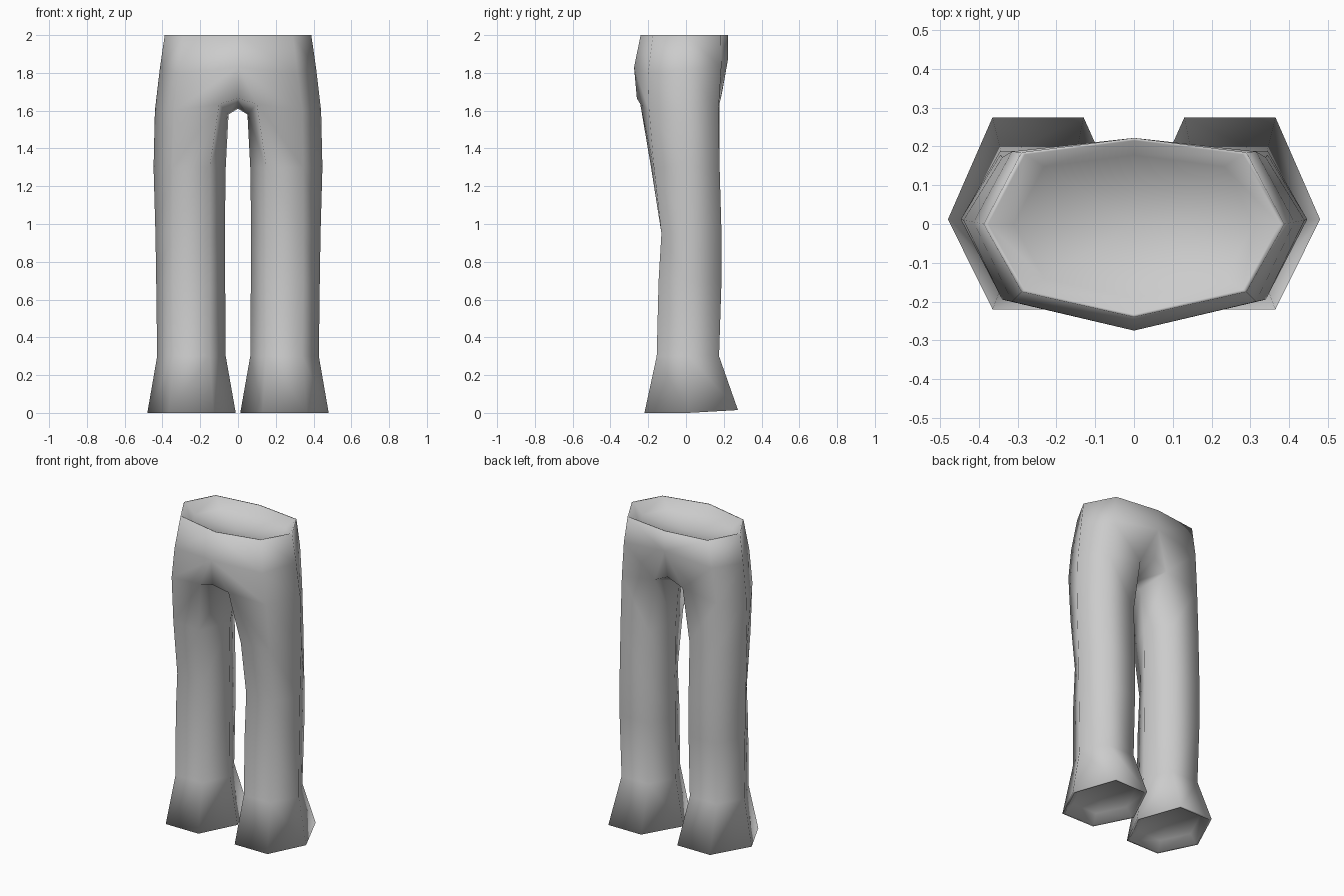
import bpy, bmesh
from mathutils import Vector

if "Cube" in bpy.data.objects:
    bpy.data.objects.remove(bpy.data.objects["Cube"], do_unlink=True)

cloth = bpy.data.materials.new("grey cloth")
cloth.use_nodes = True
cloth.diffuse_color = (0.6, 0.6, 0.6, 1)
cloth.node_tree.nodes["Principled BSDF"].inputs["Base Color"].default_value = cloth.diffuse_color

bm = bmesh.new()


def verts(points):
    return [bm.verts.new(p) for p in points]


def bridge(a, b, closed=True):
    n = len(a)
    for i in range(n if closed else n - 1):
        j = (i + 1) % n
        bm.faces.new((a[i], a[j], b[j], b[i]))


def recess(ring, rim, inset, depth):
    """Thin rim around an opening, closed by a shallow hollow."""
    mid = sum((v.co for v in ring), Vector()) / len(ring)
    loops = [ring]
    for amount, drop in ((rim, 0), (inset, depth)):
        loop = verts([v.co.lerp(mid, amount) + Vector((0, 0, drop)) for v in ring])
        bridge(loops[-1], loop)
        loops.append(loop)
    centre = bm.verts.new(mid + Vector((0, 0, depth * 1.4)))
    for i, v in enumerate(loops[-1]):
        bm.faces.new((v, loops[-1][(i + 1) % len(ring)], centre))


# Leg rings: height, inner x, outer x, front y, back y, corner x (inner, outer)
LEG = [
    (1.30, 0.065, 0.447, -0.17, 0.178, 0.15, 0.345),
    (0.95, 0.070, 0.437, -0.13, 0.188, 0.15, 0.345),
    (0.70, 0.068, 0.433, -0.145, 0.188, 0.15, 0.345),
    (0.30, 0.065, 0.428, -0.155, 0.175, 0.15, 0.340),
    (0.00, 0.012, 0.480, -0.22, 0.275, 0.13, 0.365),
]

# Centre seam: waist, belly, crotch front, crotch middle and the back
waist_f, belly, crotch_f, crotch, crotch_b, seat, waist_b = verts([
    (0, -0.24, 2), (0, -0.275, 1.83), (0, -0.26, 1.665), (0, 0, 1.61),
    (0, 0.19, 1.69), (0, 0.222, 1.87), (0, 0.222, 2)])

half_waists = []
for s in (1, -1):
    # Half rings run from the front, round the side, to the back
    waist = [waist_f] + verts([(s * 0.29, -0.175, 2), (s * 0.388, 0, 2), (s * 0.29, 0.185, 2)]) + [waist_b]
    hip = [belly] + verts([(s * 0.315, -0.2, 1.8), (s * 0.414, 0.005, 1.82), (s * 0.315, 0.187, 1.83)]) + [seat]
    bridge(waist, hip, False)
    half_waists.append(waist)

    # Top of the thigh and the crotch
    thigh = verts([(s * 0.1, -0.242, 1.635), (s * 0.34, -0.195, 1.6), (s * 0.44, 0.01, 1.6),
                   (s * 0.34, 0.172, 1.6), (s * 0.1, 0.178, 1.64), (s * 0.05, 0, 1.58)])
    bridge(hip, thigh[:5], False)
    for face in ((belly, thigh[0], crotch_f), (crotch_f, thigh[0], thigh[5], crotch),
                 (crotch, thigh[5], thigh[4], crotch_b), (crotch_b, thigh[4], seat)):
        bm.faces.new(face)

    # Leg with its flared hem
    ring = thigh
    for z, xi, xo, yf, yb, ci, co in LEG:
        fi = yf - 0.015 if z > 1 else yf
        lift = 0.015 if z == 0 else 0
        nxt = verts([(s * ci, fi, z), (s * co, yf, z), (s * xo, 0.012, z),
                     (s * co, yb, z + lift), (s * ci, yb, z + lift), (s * xi, 0.012, z)])
        bridge(ring, nxt)
        ring = nxt
    recess(ring, 0.06, 0.25, 0.05)

# Hollow at the waist
recess(half_waists[0] + half_waists[1][3:0:-1], 0.03, 0.2, -0.06)

bmesh.ops.recalc_face_normals(bm, faces=bm.faces)
for f in bm.faces:
    f.smooth = True

mesh = bpy.data.meshes.new("trousers")
bm.to_mesh(mesh)
bm.free()
mesh.materials.append(cloth)
bpy.context.collection.objects.link(bpy.data.objects.new("trousers", mesh))
